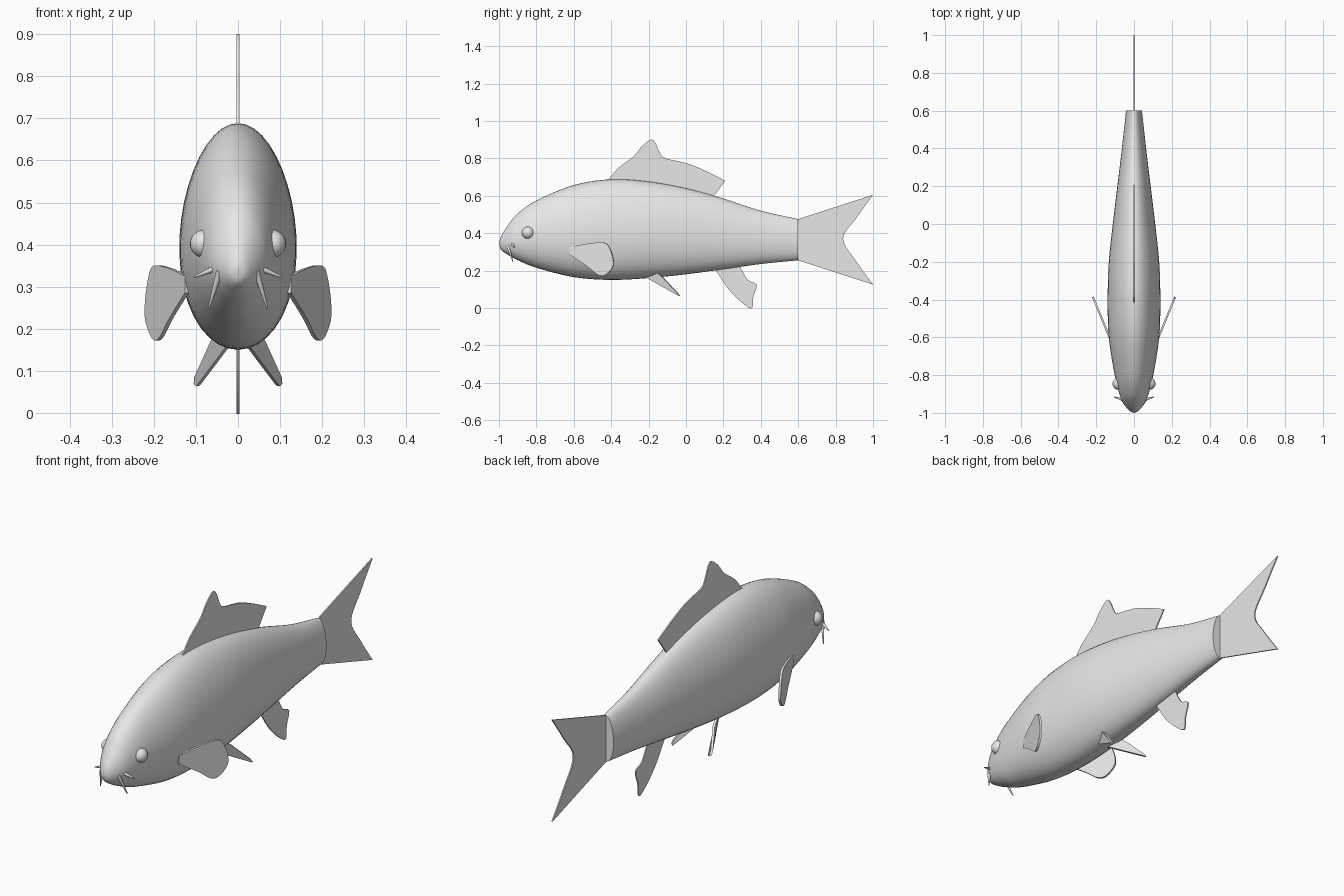
import bpy
import bmesh
from math import cos, sin, pi, radians
from mathutils import Vector

default = bpy.data.objects.get("Cube")
if default:
    bpy.data.objects.remove(default, do_unlink=True)

grey = bpy.data.materials.new("light grey")
grey.use_nodes = True
colour = (0.8, 0.8, 0.8, 1)
grey.diffuse_color = colour
grey.node_tree.nodes["Principled BSDF"].inputs["Base Color"].default_value = colour


def finish(name, bm, angle=40):
    """Turn a bmesh into a smooth shaded, coloured object."""
    bmesh.ops.recalc_face_normals(bm, faces=bm.faces)
    mesh = bpy.data.meshes.new(name)
    bm.to_mesh(mesh)
    bm.free()
    mesh.materials.append(grey)
    obj = bpy.data.objects.new(name, mesh)
    bpy.context.collection.objects.link(obj)
    bpy.ops.object.select_all(action="DESELECT")
    obj.select_set(True)
    bpy.context.view_layer.objects.active = obj
    bpy.ops.object.shade_smooth_by_angle(angle=radians(angle))
    return obj


def curve_through(points, steps):
    """Catmull-Rom samples through a list of points."""
    pts = [Vector(p) for p in points]
    pts = [pts[0] * 2 - pts[1]] + pts + [pts[-1] * 2 - pts[-2]]
    result = []
    for a, b, c, d in zip(pts, pts[1:], pts[2:], pts[3:]):
        for i in range(steps):
            t = i / steps
            result.append(b + (c - a) * t / 2
                          + (a * 2 - b * 5 + c * 4 - d) * t * t / 2
                          + (b * 3 - a - c * 3 + d) * t ** 3 / 2)
    return result + [pts[-2]]


def fin(name, outline, thickness=0.006):
    """Extrude a flat outline evenly about its own plane."""
    pts = [Vector(p) for p in outline]
    normal = Vector()
    for a, b in zip(pts, pts[1:] + pts[:1]):
        normal += a.cross(b)
    shift = normal.normalized() * thickness / 2
    bm = bmesh.new()
    face = bm.faces.new([bm.verts.new(p - shift) for p in pts])
    extruded = bmesh.ops.extrude_face_region(bm, geom=[face], use_keep_orig=True)
    verts = [g for g in extruded["geom"] if isinstance(g, bmesh.types.BMVert)]
    bmesh.ops.translate(bm, verts=verts, vec=shift * 2)
    return finish(name, bm)


def flat(points):
    return [(0, y, z) for y, z in points]


def sided(points, side):
    return [(side * x, y, z) for x, y, z in points]


# Body: egg-shaped rings through stations of (y, bottom, top, half width)
stations = [
    (-1, .345, .345, 0), (-.988, .31, .385, .025), (-.95, .283, .445, .055),
    (-.9, .256, .505, .077), (-.8, .215, .575, .102), (-.6, .165, .657, .133),
    (-.4, .15, .688, .139), (-.2, .16, .676, .133), (0, .18, .64, .112),
    (.2, .207, .585, .088), (.4, .235, .52, .064), (.6, .255, .475, .042)]
SIDES = 40
bm = bmesh.new()
rings = []
for y, low, high, half in map(tuple, [(*v,) for v in curve_through(stations, 5)[1:]]):
    ring = []
    for i in range(SIDES):
        a = 2 * pi * i / SIDES
        x = half * cos(a) * (1 - 0.1 * sin(a))
        ring.append(bm.verts.new((x, y, (low + high) / 2 + (high - low) / 2 * sin(a))))
    rings.append(ring)
nose = bm.verts.new((0, stations[0][0], stations[0][1]))
for i in range(SIDES):
    j = (i + 1) % SIDES
    bm.faces.new((nose, rings[0][i], rings[0][j]))
    for r, s in zip(rings, rings[1:]):
        bm.faces.new((r[i], s[i], s[j], r[j]))
bm.faces.new(rings[-1])
finish("body", bm)

# Fins on the centre line
crest = curve_through([(-.42, .68), (-.36, .75), (-.28, .81), (-.24, .86), (-.19, .9),
                       (-.165, .885), (-.14, .83), (-.11, .8), (0, .775), (.1, .735),
                       (.21, .68)], 3)
fin("dorsal_fin", flat([*crest, (.15, .6), (.1, .56), (-.3, .6)]))
fork = curve_through([(1, .605), (.91, .48), (.84, .37), (.91, .25), (1, .125)], 5)
fin("tail_fin", flat([(.59, .472), *fork, (.59, .258)]))
rear = curve_through([(.16, .2), (.22, .11), (.27, .055), (.33, .005), (.355, .003),
                      (.36, .06), (.378, .125), (.33, .15), (.29, .22)], 3)
fin("anal_fin", flat([(.16, .25), *rear, (.28, .25)]))

# Paired parts
paddle = curve_through([(-.62, .325), (-.53, .343), (-.44, .35), (-.41, .325), (-.39, .27),
                        (-.39, .22), (-.43, .177), (-.47, .178), (-.53, .225),
                        (-.62, .285)], 4)
pelvic = [(.018, -.25, .185), (.05, -.16, .195), (.06, -.12, .16), (.1, -.05, .085),
          (.101, -.038, .07), (.095, -.035, .064), (.055, -.13, .117), (.025, -.2, .157)]
barbels = {"upper_barbel": ((.045, -.935, .347), (.106, -.915, .322)),
           "lower_barbel": ((.043, -.955, .338), (.07, -.925, .247))}

for side, label in ((1, "left"), (-1, "right")):
    fin(label + "_pectoral_fin",
        sided([(.13 + (y + .6) * .41, y, z) for y, z in paddle], side), .01)
    fin(label + "_pelvic_fin", sided(pelvic, side), .01)

    bm = bmesh.new()
    bmesh.ops.create_uvsphere(bm, u_segments=24, v_segments=16, radius=.033)
    bmesh.ops.translate(bm, verts=bm.verts, vec=(side * .081, -.845, .402))
    finish(label + "_eye", bm)

    for name, ends in barbels.items():
        base, tip = [Vector(p) for p in sided(ends, side)]
        bm = bmesh.new()
        bmesh.ops.create_cone(bm, cap_ends=True, segments=12, radius1=.009,
                              radius2=.002, depth=(tip - base).length)
        turn = (tip - base).to_track_quat("Z", "Y").to_matrix()
        bmesh.ops.rotate(bm, verts=bm.verts, matrix=turn)
        bmesh.ops.translate(bm, verts=bm.verts, vec=(base + tip) / 2)
        finish(label + "_" + name, bm)
